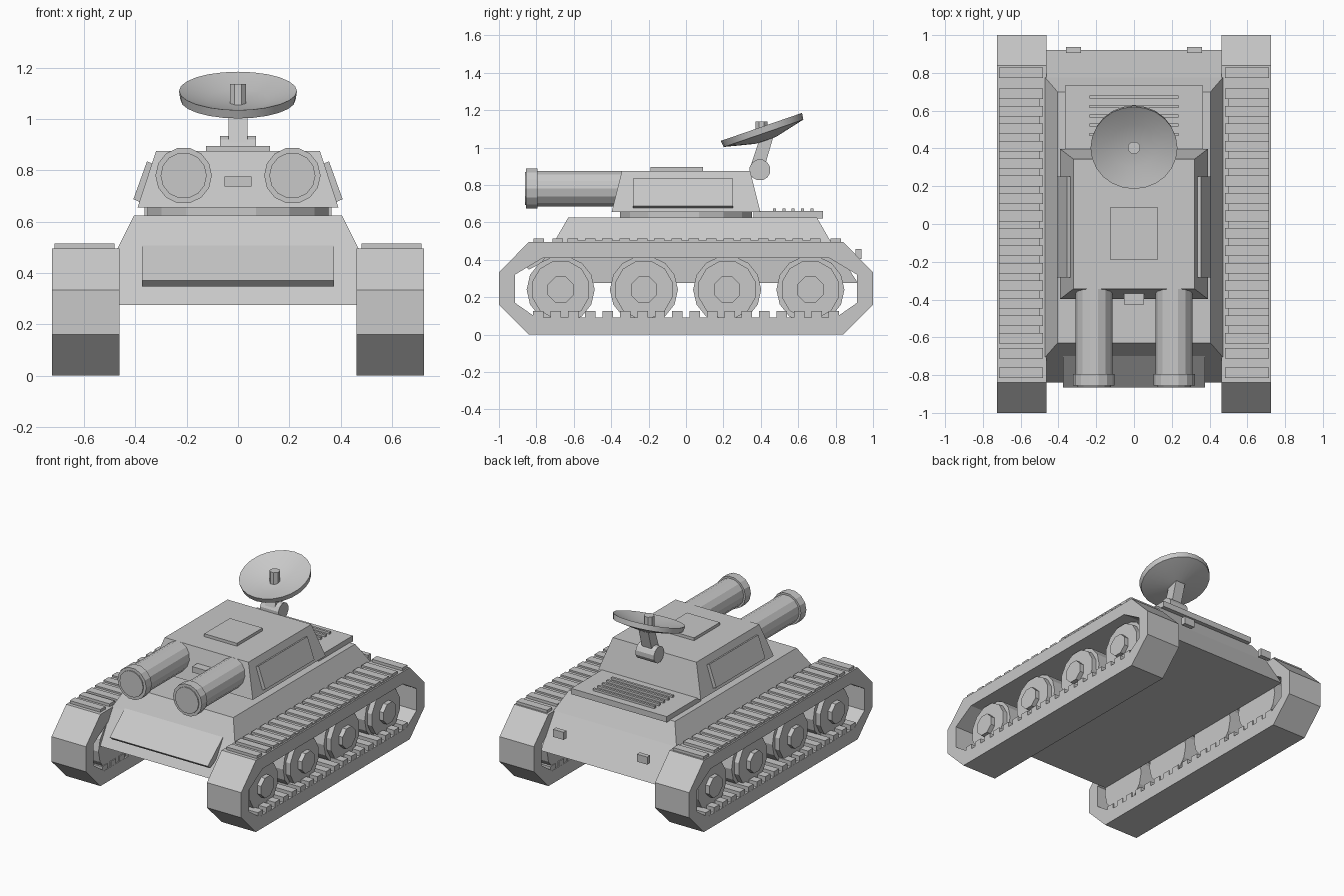
import bpy, bmesh, math
from mathutils import Matrix, Vector

if "Cube" in bpy.data.objects:
    bpy.data.objects.remove(bpy.data.objects["Cube"])

grey = bpy.data.materials.new("armour grey")
grey.diffuse_color = (0.58, 0.58, 0.58, 1)
grey.use_nodes = True
grey.node_tree.nodes["Principled BSDF"].inputs["Base Color"].default_value = grey.diffuse_color


def finish(name, bm, smooth=False):
    bmesh.ops.recalc_face_normals(bm, faces=bm.faces[:])
    me = bpy.data.meshes.new(name)
    bm.to_mesh(me)
    bm.free()
    me.materials.append(grey)
    ob = bpy.data.objects.new(name, me)
    bpy.context.collection.objects.link(ob)
    if smooth:
        bpy.context.view_layer.objects.active = ob
        ob.select_set(True)
        bpy.ops.object.shade_smooth_by_angle(angle=math.radians(25))
        ob.select_set(False)
    return ob


def add_box(bm, x0, x1, y0, y1, z0, z1):
    m = Matrix.Translation(((x0 + x1) / 2, (y0 + y1) / 2, (z0 + z1) / 2))
    m = m @ Matrix.Diagonal((x1 - x0, y1 - y0, z1 - z0, 1))
    bmesh.ops.create_cube(bm, size=1, matrix=m)


def box(name, *dims):
    bm = bmesh.new()
    add_box(bm, *dims)
    return finish(name, bm)


def loft(name, loops):
    """Capped skin through a list of loops with equal point counts."""
    bm = bmesh.new()
    rings = [[bm.verts.new(p) for p in lp] for lp in loops]
    n = len(rings[0])
    for a, b in zip(rings, rings[1:]):
        for i in range(n):
            bm.faces.new((a[i], a[(i + 1) % n], b[(i + 1) % n], b[i]))
    bm.faces.new(rings[0])
    bm.faces.new(rings[-1])
    return finish(name, bm)


def rect(hx, y0, y1, z):
    return [(-hx, y0, z), (hx, y0, z), (hx, y1, z), (-hx, y1, z)]


def add_cyl(bm, a, b, r, n):
    a, b = Vector(a), Vector(b)
    d = b - a
    m = Matrix.Translation((a + b) / 2) @ d.to_track_quat('Z', 'Y').to_matrix().to_4x4()
    m = m @ Matrix.Rotation(math.pi / n, 4, 'Z')
    bmesh.ops.create_cone(bm, cap_ends=True, segments=n, radius1=r, radius2=r,
                          depth=d.length, matrix=m)


# Hull and turret bodies
loft("hull", [rect(.465, -.84, .92, .275), rect(.47, -.705, .775, .495),
              rect(.405, -.63, .70, .625)])
loft("turret", [rect(.392, -.398, .398, .655), rect(.32, -.343, .343, .875)])
bm = bmesh.new()
add_cyl(bm, (0, 0, .62), (0, 0, .66), .36, 16)
finish("turret_ring", bm)
box("roof_hatch", -.125, .125, -.19, .09, .87, .895)
box("front_sight", -.053, .053, -.425, -.35, .737, .777)

# Wedge plate on the front slope
glacis = [(-.70, .508), (-.865, .37), (-.84, .347), (-.72, .41)]
loft("front_plate", [[(x, y, z) for y, z in glacis] for x in (-.375, .375)])

# Rear engine cover with raised slats
box("engine_cover", -.365, .365, .36, .732, .62, .66)
bm = bmesh.new()
for i in range(5):
    y = .473 + i * .05
    add_box(bm, -.235, .235, y - .008, y + .008, .655, .675)
finish("engine_slats", bm)

outer = [(-1, .16), (-1, .333), (-.84, .495), (.84, .495),
         (1, .333), (1, .16), (.84, 0), (-.84, 0)]
inner = [(-.915, .17), (-.915, .32), (-.765, .41), (.765, .41),
         (.915, .32), (.915, .17), (.80, .09), (-.80, .09)]

for s, side in ((-1, "left"), (1, "right")):
    # Track band
    bm = bmesh.new()
    rings = [[bm.verts.new((s * x, y, z)) for y, z in prof]
             for prof, x in ((outer, .463), (outer, .725), (inner, .725), (inner, .463))]
    for k in range(4):
        a, b = rings[k], rings[(k + 1) % 4]
        for i in range(8):
            j = (i + 1) % 8
            bm.faces.new((a[i], a[j], b[j], b[i]))
    finish(side + "_track", bm)

    # Track pads on top and teeth on the inside of the lower run
    bm = bmesh.new()
    xa, xb = sorted((s * .482, s * .715))
    for i in range(15):
        y = -.605 + i * .0925
        add_box(bm, xa, xb, y - .028, y + .028, .49, .514)
    for y in (-.787, -.685, .80):
        add_box(bm, xa, xb, y - .028, y + .028, .49, .514)
    xa, xb = sorted((s * .50, s * .715))
    add_box(bm, xa, xb, -.63, .715, .49, .503)
    finish(side + "_track_pads", bm)
    bm = bmesh.new()
    xa, xb = sorted((s * .464, s * .724))
    for i in range(18):
        y = -.79 + i * .093
        add_box(bm, xa, xb, y - .028, y + .028, .08, .125)
    finish(side + "_track_teeth", bm)

    # Road wheels with hubs
    bm = bmesh.new()
    for i in range(4):
        y = -.67 + i * .445
        add_cyl(bm, (s * .47, y, .24), (s * .63, y, .24), .182, 14)
        add_cyl(bm, (s * .60, y, .24), (s * .665, y, .24), .158, 12)
        add_cyl(bm, (s * .64, y, .24), (s * .695, y, .24), .075, 8)
    finish(side + "_wheels", bm)

    # Turret side armour
    prof = [(.33, .825), (.355, .835), (.408, .688), (.38, .675)]
    loft(side + "_turret_plate", [[(s * x, y, z) for x, z in prof] for y in (-.283, .252)])

    # Gun barrel with muzzle collar
    x = s * .212
    bm = bmesh.new()
    add_cyl(bm, (x, -.81, .78), (x, -.30, .78), .097, 14)
    add_cyl(bm, (x, -.855, .78), (x, -.795, .78), .11, 14)
    add_cyl(bm, (x, -.862, .78), (x, -.85, .78), .09, 14)
    finish(side + "_gun", bm)

    # Rear lamp
    box(side + "_rear_lamp", s * .32 - .04, s * .32 + .04, .905, .937, .405, .457)

# Dish pivot, arm and feed
bm = bmesh.new()
add_cyl(bm, (-.07, .395, .88), (.07, .395, .88), .057, 12)
finish("dish_pivot", bm)
arm = [(.345, .90), (.415, .88), (.465, 1.05), (.395, 1.05)]
loft("dish_arm", [[(x, y, z) for y, z in arm] for x in (-.037, .037)])
bm = bmesh.new()
add_cyl(bm, (0, .403, 1.05), (0, .403, 1.138), .034, 8)
finish("dish_feed", bm)

# Tilted dish turned from a profile
bm = bmesh.new()
prof = [(0, -.045), (.12, -.035), (.23, 0), (.225, -.036), (.06, -.075), (0, -.078)]
vs = [bm.verts.new((r, 0, z)) for r, z in prof]
es = [bm.edges.new(p) for p in zip(vs, vs[1:])]
bmesh.ops.spin(bm, geom=vs + es, cent=(0, 0, 0), axis=(0, 0, 1),
               angle=2 * math.pi, steps=24)
bmesh.ops.remove_doubles(bm, verts=bm.verts[:], dist=.0005)
bmesh.ops.transform(bm, verts=bm.verts[:],
                    matrix=Matrix.Translation((0, .403, 1.11)) @ Matrix.Rotation(math.radians(19), 4, 'X'))
finish("dish", bm, smooth=True)
